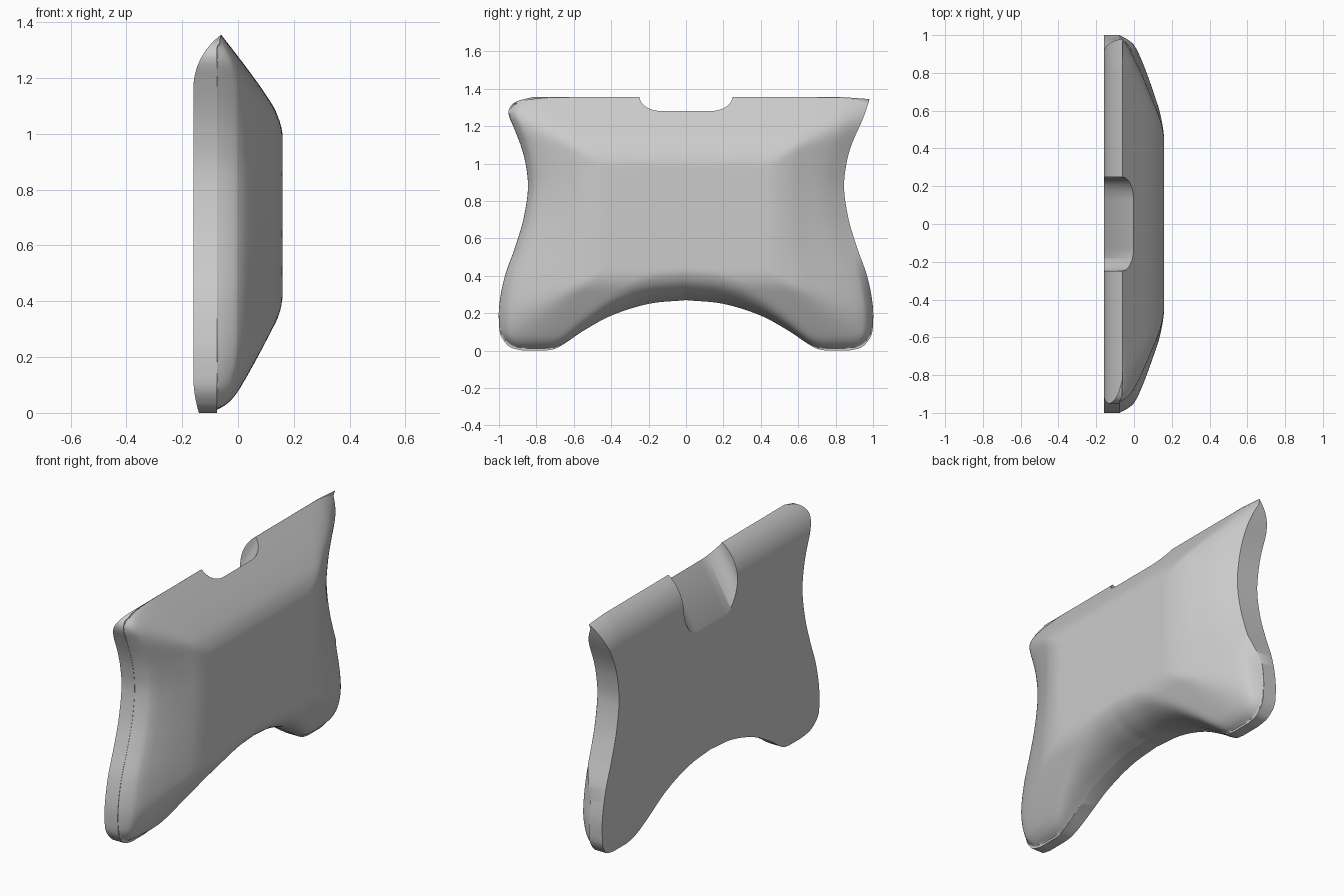
import bpy, bmesh, math

cube = bpy.data.objects.get("Cube")
if cube:
    bpy.data.objects.remove(cube)

BACK, FRONT, RIDGE, TOP = -0.16, 0.16, -0.06, 1.355
COLS, ROWS = 110, 84


def curve(points, flat_end=False):
    """Smooth interpolation through a few (input, output) points."""
    last = len(points) - 1

    def slope(i):
        if flat_end and i == last:
            return 0
        a, b = points[max(i - 1, 0)], points[min(i + 1, last)]
        return (b[1] - a[1]) / (b[0] - a[0])

    def evaluate(x):
        if x <= points[0][0]:
            return points[0][1]
        if x >= points[-1][0]:
            return points[-1][1]
        i = next(k for k in range(last) if x <= points[k + 1][0])
        (x0, y0), (x1, y1) = points[i], points[i + 1]
        h = x1 - x0
        t = (x - x0) / h
        return (y0 * (1 + 2 * t) * (1 - t) ** 2 + y1 * t * t * (3 - 2 * t)
                + h * t * (1 - t) * (slope(i) * (1 - t) - slope(i + 1) * t))
    return evaluate


# Outline: half width by height, shared waist with two different top corners
waist = [(0, .87), (.012, .925), (.03, .955), (.08, .99), (.14, 1), (.25, .998), (.4, .968),
         (.55, .915), (.7, .87), (.87, .845), (1, .858), (1.1, .885)]
round_end = curve(waist + [(1.19, .92), (1.26, .948), (1.3, .942), (1.335, .9), (TOP, .82)])
sharp_end = curve(waist + [(1.25, .95), (TOP, .985)])
arch = curve([(0, .27), (.2, .25), (.4, .187), (.55, .105), (.65, .037), (.7, .01), (.75, 0)])

# Rise of the front face by distance from each edge, and by height at the feet
rise_top = curve([(0, RIDGE), (.1, .017), (.2, .09), (.28, .138), (.37, FRONT)], True)
rise_round = curve([(0, -.08), (.02, -.04), (.05, 0), (.14, .046),
                    (.29, .102), (.42, .142), (.57, FRONT)], True)
rise_sharp = curve([(0, -.02), (.14, .046), (.29, .1), (.42, .14), (.57, FRONT)], True)
rise_arch = curve([(0, -.07), (.02, .015), (.05, .08), (.1, .135), (.17, FRONT)], True)
rise_foot = curve([(0, -.08), (.02, -.045), (.08, .003), (.32, .133), (.37, .152), (.43, FRONT)], True)


def place(s, t):
    """Map a unit grid position to the outline."""
    z = t * TOP
    for _ in range(24):
        width = (sharp_end if s > 0 else round_end)(z)
        y = s * width
        low = arch(abs(y))
        high = TOP - .01 * max(0, (y - .84) / .14)
        z += .5 * (low + t * (high - low) - z)
    return y, z, width, low, high


def depths(y, z, width, low, high):
    """Back and front x at one position."""
    d_top = high - z
    back = BACK
    if d_top < .195:
        back += .24 - math.sqrt(.24 ** 2 - (.195 - d_top) ** 2)
    if z < .13:
        back += .02 * (1 - z / .13) ** 2
    d_side = (width - abs(y)) * .55 / (width - .45)
    side = rise_round(d_side)
    if y > 0:
        blend = min(1, max(0, (z - .3) / .2))
        side += blend * (rise_sharp(d_side) - side)
    heights = (rise_top(d_top), side, rise_arch(z - low), rise_foot(z))
    drop = sum(max(0, FRONT - h) ** 4 for h in heights) ** .25
    front = max(FRONT - min(drop, .235), back + .03 * min(1, max(0, d_top) / .03))
    return back, front


# Body panel: front and back skins joined by walls, meeting in a top ridge
bm = bmesh.new()
back_skin, front_skin = [], []
for j in range(ROWS + 1):
    t = (1 - math.cos(math.pi * j / ROWS)) / 2
    back_row, front_row = [], []
    for i in range(COLS + 1):
        s = math.sin(math.pi / 2 * (2 * i / COLS - 1))
        spot = place(s, t)
        xb, xf = depths(*spot)
        back_row.append(bm.verts.new((xb, spot[0], spot[1])))
        front_row.append(bm.verts.new((xf, spot[0], spot[1])) if j < ROWS else back_row[-1])
    back_skin.append(back_row)
    front_skin.append(front_row)


def face(*corners):
    unique = list(dict.fromkeys(corners))
    if len(unique) > 2:
        bm.faces.new(unique)


for j in range(ROWS):
    for i in range(COLS):
        for skin in (front_skin, back_skin):
            face(skin[j][i], skin[j][i + 1], skin[j + 1][i + 1], skin[j + 1][i])
    for i in (0, COLS):
        face(front_skin[j][i], front_skin[j + 1][i], back_skin[j + 1][i], back_skin[j][i])
for i in range(COLS):
    face(front_skin[0][i], front_skin[0][i + 1], back_skin[0][i + 1], back_skin[0][i])
bmesh.ops.recalc_face_normals(bm, faces=bm.faces)
mesh = bpy.data.meshes.new("body_panel")
bm.to_mesh(mesh)
bm.free()
body = bpy.data.objects.new("body_panel", mesh)
bpy.context.collection.objects.link(body)

# Notch cutter: rounded channel that slopes down toward the back
bm = bmesh.new()
half = [(.13 + .118 * math.sin(a), 1.465 - .18 * math.cos(a))
        for a in (math.pi / 2 * k / 14 for k in range(15))] + [(.25, 1.9)]
profile = half + [(-y, z) for y, z in reversed(half)]
lean, reach = 1.75, .4
base = bm.faces.new([bm.verts.new((-reach, y, z - lean * reach)) for y, z in profile])
moved = bmesh.ops.extrude_face_region(bm, geom=[base])["geom"]
bmesh.ops.translate(bm, vec=(2 * reach, 0, 2 * reach * lean),
                    verts=[v for v in moved if isinstance(v, bmesh.types.BMVert)])
bmesh.ops.recalc_face_normals(bm, faces=bm.faces)
cut_mesh = bpy.data.meshes.new("notch_cutter")
bm.to_mesh(cut_mesh)
bm.free()
cutter = bpy.data.objects.new("notch_cutter", cut_mesh)
cutter.hide_render = True
bpy.context.collection.objects.link(cutter)

# Plain grey finish
grey = bpy.data.materials.new("plain_grey")
grey.use_nodes = True
grey.diffuse_color = (.6, .6, .6, 1)
grey.node_tree.nodes["Principled BSDF"].inputs["Base Color"].default_value = (.6, .6, .6, 1)
mesh.materials.append(grey)

# Cut the notch, then smooth the soft edges
bpy.ops.object.select_all(action="DESELECT")
body.select_set(True)
bpy.context.view_layer.objects.active = body
cut = body.modifiers.new("notch", "BOOLEAN")
cut.operation = "DIFFERENCE"
cut.solver = "EXACT"
cut.object = cutter
bpy.ops.object.modifier_apply(modifier=cut.name)
bpy.data.objects.remove(cutter)
bpy.ops.object.shade_smooth_by_angle(angle=math.radians(35))
